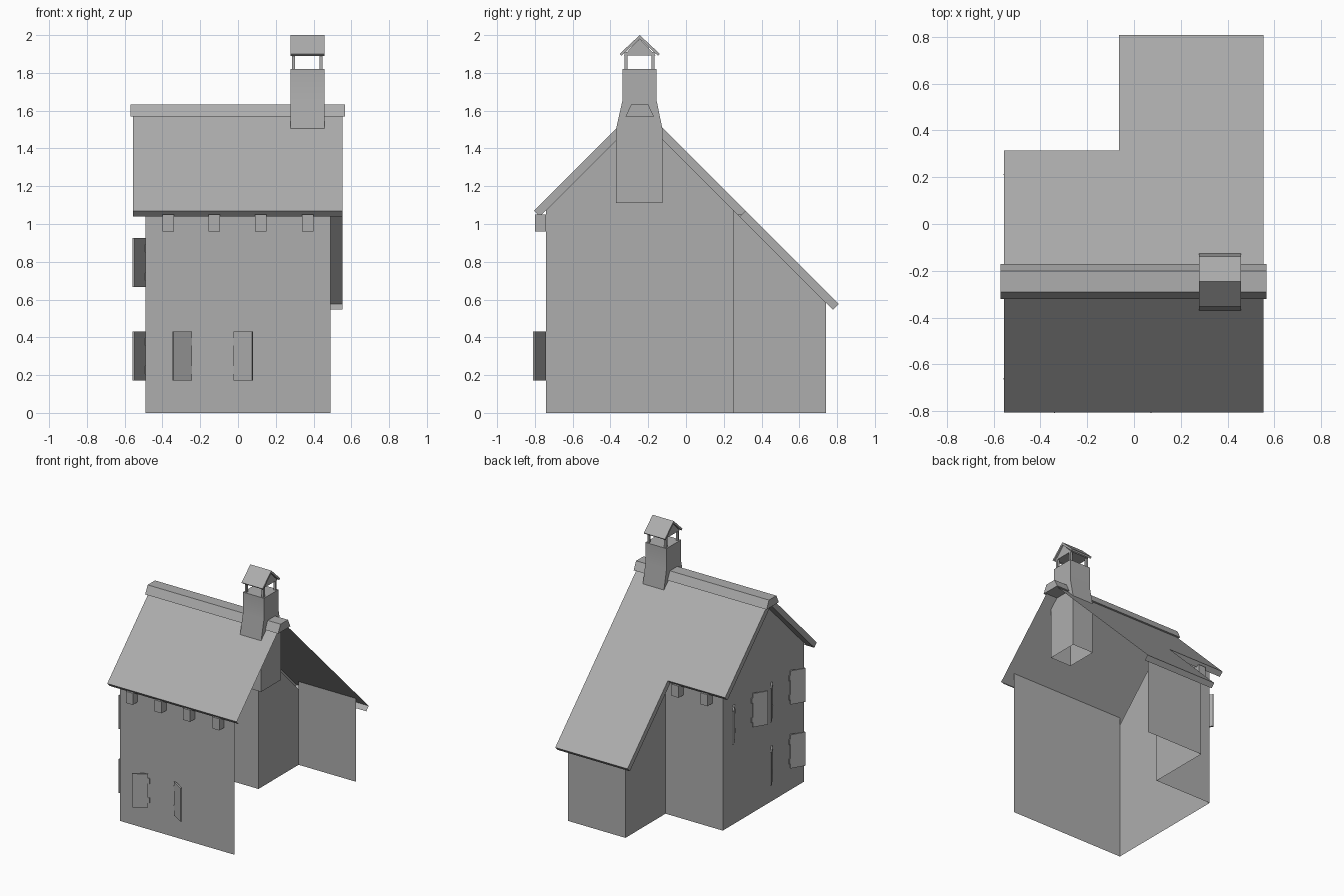
import bpy, bmesh
from math import radians
from mathutils import Matrix, Vector

if "Cube" in bpy.data.objects:
    bpy.data.objects.remove(bpy.data.objects["Cube"])

RIDGE_Y, RIDGE_Z, T = -0.245, 1.63, 0.06   # T is the vertical depth of the roof edge

# one mid grey for the whole model
grey = bpy.data.materials.new("grey")
grey.diffuse_color = (0.42, 0.42, 0.42, 1)
grey.use_nodes = True
grey.node_tree.nodes["Principled BSDF"].inputs["Base Color"].default_value = grey.diffuse_color


def top(y):
    return RIDGE_Z - abs(y - RIDGE_Y)


def finish(name, bm):
    bmesh.ops.recalc_face_normals(bm, faces=bm.faces)
    me = bpy.data.meshes.new(name)
    bm.to_mesh(me)
    bm.free()
    me.materials.append(grey)
    ob = bpy.data.objects.new(name, me)
    bpy.context.collection.objects.link(ob)
    return ob


def prism(name, profile, x0, x1):
    """Extrude a (y, z) profile along x."""
    bm = bmesh.new()
    f = bm.faces.new([bm.verts.new((x0, y, z)) for y, z in profile])
    ext = bmesh.ops.extrude_face_region(bm, geom=[f])["geom"]
    bmesh.ops.translate(bm, vec=(x1 - x0, 0, 0),
                        verts=[v for v in ext if isinstance(v, bmesh.types.BMVert)])
    return finish(name, bm)


def add_strip(bm, path, x0, x1):
    """Sweep an open (y, z) path along x."""
    for (ya, za), (yb, zb) in zip(path, path[1:]):
        bm.faces.new([bm.verts.new(p) for p in
                      ((x0, ya, za), (x1, ya, za), (x1, yb, zb), (x0, yb, zb))])


def add_box(bm, lo, hi, mat=Matrix()):
    lo, hi = Vector(lo), Vector(hi)
    bmesh.ops.create_cube(bm, size=1, matrix=mat @ Matrix.Translation((lo + hi) / 2)
                          @ Matrix.Diagonal((*(hi - lo), 1)))


def box(name, lo, hi):
    bm = bmesh.new()
    add_box(bm, lo, hi)
    return finish(name, bm)


# thin walls; the right side and the floor are open
bm = bmesh.new()
F, B, E, W, M = -0.74, 0.25, 0.74, 0.49, 0.0
plan = [(W, F), (-W, F), (-W, B), (M, B), (M, E), (W, E)]
for i, (a, b) in enumerate(zip(plan, plan[1:])):
    drop = T if a[0] == b[0] else 0.001
    pts = [(*a, 0), (*b, 0), (*b, top(b[1]) - drop)]
    if i == 1:
        pts.append((-W, RIDGE_Y, RIDGE_Z - T))      # left gable
    pts.append((*a, top(a[1]) - drop))
    bm.faces.new([bm.verts.new(p) for p in pts])
bmesh.ops.remove_doubles(bm, verts=bm.verts, dist=0.0001)
finish("walls", bm)

# roof shell: outer skin with eave lips, closed at the left ends, open on the right
h = T / 2
ya, yb, yc = -0.805, 0.315, 0.808
X0, XM, X1 = -0.555, -0.065, 0.553


def lip(y, s):
    return (y - s * h, top(y) - h)


def roof(name, skins, edge, inner, x, wall_x):
    bm = bmesh.new()
    for path, x0, x1 in skins:
        add_strip(bm, path, x0, x1)
    add_strip(bm, inner, x, wall_x)                 # underside of left overhang
    for i in range(len(edge) - 1):                  # left end cap
        ring = [edge[i], edge[i + 1], inner[i + 1], inner[i]]
        bm.faces.new([bm.verts.new((x, *p)) for p in ring])
    bmesh.ops.remove_doubles(bm, verts=bm.verts, dist=0.0001)
    finish(name, bm)


ridge = (RIDGE_Y, RIDGE_Z)
e0, e1, e2 = (ya, top(ya)), (yb, top(yb)), (yc, top(yc))
roof("main_roof", [([lip(ya, -1), e0, ridge, e1], X0, X1),
                   ([e1, lip(yb, 1)], X0, XM)],
     [e0, ridge, e1], [lip(ya, -1), (RIDGE_Y, RIDGE_Z - T), lip(yb, 1)], X0, -W)
roof("extension_roof", [([e1, e2, lip(yc, 1)], XM, X1)],
     [e1, e2], [lip(yb, 1), lip(yc, 1)], XM, M)
prism("ridge_cap", [(-0.32, 1.57), (-0.29, 1.632), (-0.20, 1.632), (-0.17, 1.57)],
      -0.57, 0.567)

# rafter ends under the eaves
for i, x in enumerate((-0.37, -0.125, 0.12, 0.37)):
    box(f"front_rafter_{i}", (x - 0.03, -0.80, 0.96), (x + 0.03, F, 1.05))
    if x < 0:
        box(f"back_rafter_{i}", (x - 0.03, B, 0.96), (x + 0.03, 0.31, 1.05))

# chimney stack: softly flared, open at the bottom
cx0, cx1 = 0.277, 0.457
stack = prism("chimney_stack", [(-0.37, 1.11), (-0.37, 1.505), (-0.335, 1.66),
                                (-0.335, 1.82), (-0.157, 1.82), (-0.157, 1.66),
                                (-0.125, 1.505), (-0.125, 1.11)], cx0, cx1)
bm = bmesh.new()
bm.from_mesh(stack.data)
bmesh.ops.delete(bm, geom=[f for f in bm.faces if f.calc_center_median().z < 1.12],
                 context='FACES_ONLY')
bm.to_mesh(stack.data)
bm.free()
bpy.context.view_layer.objects.active = stack
stack.select_set(True)
bpy.ops.object.shade_smooth_by_angle(angle=radians(30))

# chimney cap on four posts
for i, x in enumerate((cx0 + 0.018, cx1 - 0.018)):
    for j, y in enumerate((-0.318, -0.174)):
        box(f"cap_post_{i}{j}", (x - 0.008, y - 0.008, 1.82), (x + 0.008, y + 0.008, 1.91))
prism("cap_roof", [(-0.352, 1.90), (RIDGE_Y, 2.0), (-0.138, 1.90), (-0.148, 1.89),
                   (RIDGE_Y, 1.98), (-0.342, 1.89)], cx0, cx1)
prism("cap_gable", [(-0.33, 1.892), (RIDGE_Y, 1.98), (-0.16, 1.892)],
      cx0 + 0.01, cx1 - 0.01)


# half-open shutters with flat hinges, a mirrored pair per window
def shutters(name, wall):
    for side, s in (("left", -1), ("right", 1)):
        bm = bmesh.new()
        half = wall @ Matrix.Diagonal((s, 1, 1, 1))
        swing = half @ Matrix.Translation((0.116, 0, 0)) @ Matrix.Rotation(radians(-31), 4, 'Z')
        add_box(bm, (0, -0.012, -0.13), (0.114, 0, 0.13), swing)
        for z in (-0.075, 0.075):
            add_box(bm, (0.10, -0.006, z - 0.02), (0.118, 0, z + 0.02), half)
        finish(f"{name}_shutter_{side}", bm)


turn = Matrix.Rotation(radians(-90), 4, 'Z')
shutters("front_window", Matrix.Translation((-0.134, F, 0.302)))
for name, y, z in (("side_lower", -0.455, 0.302), ("side_upper_front", -0.455, 0.796),
                   ("side_upper_back", 0.005, 0.796)):
    shutters(name, Matrix.Translation((-W, y, z)) @ turn)
